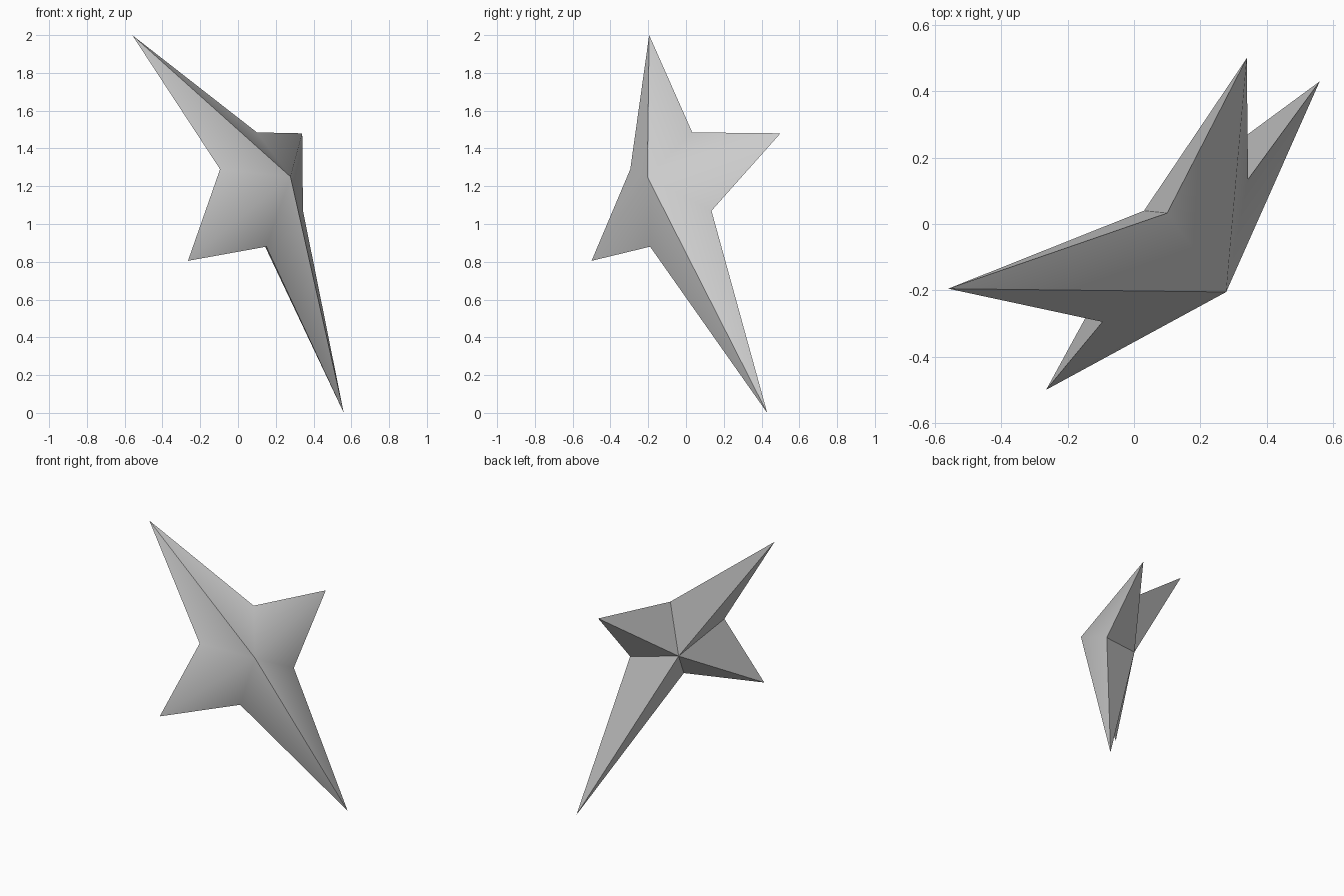
import bpy
import bmesh

if "Cube" in bpy.data.objects:
    bpy.data.objects.remove(bpy.data.objects["Cube"])

# Star outline: tips alternate with inner corners
OUTLINE = [
    (-0.56, -0.195, 2.00), (0.10, 0.033, 1.485),    # top tip
    (0.34, 0.50, 1.48), (0.344, 0.135, 1.07),       # back side tip
    (0.56, 0.43, 0.00), (0.15, -0.19, 0.88),        # bottom tip
    (-0.265, -0.50, 0.805), (-0.095, -0.295, 1.29), # front side tip
]
FRONT_PEAK = (0.278, -0.205, 1.25)
BACK_PEAK = (0.03, 0.04, 1.12)

bm = bmesh.new()
rim = [bm.verts.new(p) for p in OUTLINE]
front = bm.verts.new(FRONT_PEAK)
back = bm.verts.new(BACK_PEAK)

# Fan each side to its peak: soft front, faceted back
for a, b in zip(rim, rim[1:] + rim[:1]):
    bm.faces.new((a, b, front)).smooth = True
    bm.faces.new((b, a, back)).smooth = False
bmesh.ops.recalc_face_normals(bm, faces=bm.faces[:])

# Crisp rim, back edges and the long ridge down the front
ridge = {rim[0], rim[4]}
for e in bm.edges:
    soft = front in e.verts and e.other_vert(front) not in ridge
    e.smooth = soft

mesh = bpy.data.meshes.new("four_point_star")
bm.to_mesh(mesh)
bm.free()
star = bpy.data.objects.new("four_point_star", mesh)
bpy.context.collection.objects.link(star)
